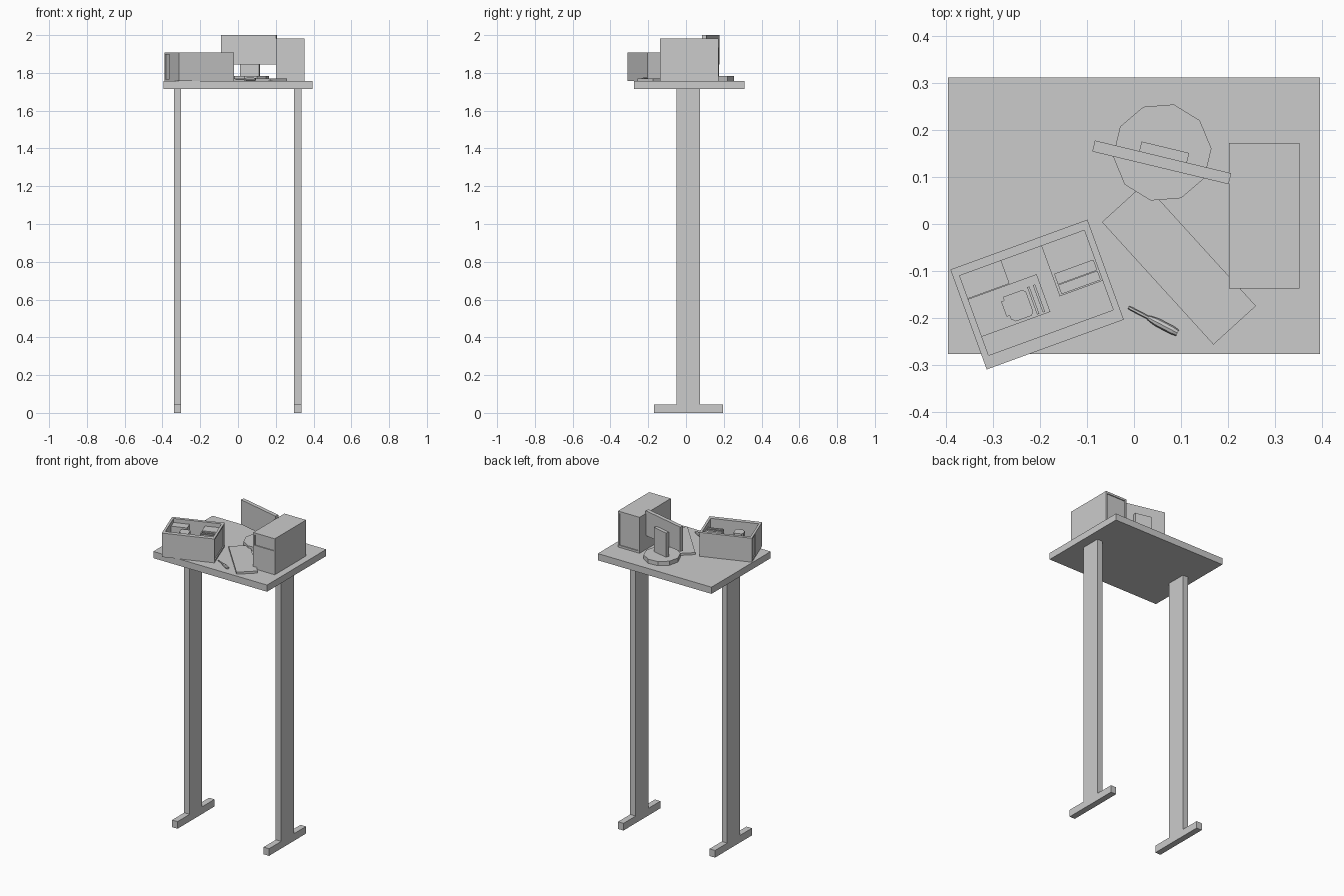
import bpy, bmesh, math
from mathutils import Matrix, Vector

if "Cube" in bpy.data.objects:
    bpy.data.objects.remove(bpy.data.objects["Cube"])

TOP = 1.757  # desk surface height


def frame(x, y, z, deg=0):
    return Matrix.Translation((x, y, z)) @ Matrix.Rotation(math.radians(deg), 4, 'Z')


def finish(name, bm):
    bmesh.ops.recalc_face_normals(bm, faces=bm.faces)
    me = bpy.data.meshes.new(name)
    bm.to_mesh(me)
    bm.free()
    ob = bpy.data.objects.new(name, me)
    bpy.context.collection.objects.link(ob)
    return ob


def box(name, lo, hi, fr=Matrix()):
    lo, hi = Vector(lo), Vector(hi)
    size = hi - lo
    bm = bmesh.new()
    bmesh.ops.create_cube(bm, size=1)
    bmesh.ops.transform(bm, verts=bm.verts, matrix=fr @ Matrix.Translation((lo + hi) / 2)
                        @ Matrix.Diagonal((*size, 1)))
    return finish(name, bm)


def prism(name, points, z0, z1, fr=Matrix()):
    bm = bmesh.new()
    face = bm.faces.new([bm.verts.new((x, y, z0)) for x, y in points])
    ext = bmesh.ops.extrude_face_region(bm, geom=[face])
    bmesh.ops.translate(bm, vec=(0, 0, z1 - z0),
                        verts=[g for g in ext['geom'] if isinstance(g, bmesh.types.BMVert)])
    bmesh.ops.transform(bm, verts=bm.verts, matrix=fr)
    return finish(name, bm)


def lathe(name, profile, sides, fr):
    # rings along local x: (x, radius)
    bm = bmesh.new()
    rings = [[bm.verts.new((x, r * math.cos(a), r * math.sin(a)))
              for a in (math.tau * i / sides for i in range(sides))] for x, r in profile]
    for a, b in zip(rings, rings[1:]):
        for i in range(sides):
            j = (i + 1) % sides
            bm.faces.new((a[i], a[j], b[j], b[i]))
    bm.faces.new(rings[0])
    bm.faces.new(rings[-1])
    bmesh.ops.transform(bm, verts=bm.verts, matrix=fr)
    return finish(name, bm)


def cut(ob, lo, hi, fr):
    cutter = box("cutter", lo, hi, fr)
    cutter.hide_render = True
    mod = ob.modifiers.new("cut", 'BOOLEAN')
    mod.operation, mod.solver, mod.object = 'DIFFERENCE', 'EXACT', cutter
    bpy.context.view_layer.objects.active = ob
    bpy.ops.object.modifier_apply(modifier=mod.name)
    bpy.data.objects.remove(cutter)


def computer_case(name, fr):
    # local axes: x front to back, y bottom to top, z side to side
    ob = box(name, (-.155, -.113, 0), (.155, .113, .15), fr)
    cut(ob, (-.2, .035, .01), (-.149, .1, .14), fr)    # front drive recess
    cut(ob, (.149, -.1, .01), (.2, .1, .14), fr)       # rear panel recess
    return ob


# Desk
box("desk_top", (-.395, -.276, 1.715), (.395, .311, TOP))
for side, x in (("left", -.32), ("right", .316)):
    box(side + "_leg", (x - .019, -.05, .045), (x + .019, .075, 1.715))
    box(side + "_foot", (x - .019, -.17, 0), (x + .019, .196, .045))

# Standing closed computer
stand = Matrix(((0, 0, 1, .202), (1, 0, 0, .0175), (0, 1, 0, TOP + .113), (0, 0, 0, 1)))
computer_case("closed_case", stand)

# Open computer lying on its side
lying = frame(-.206, -.15, TOP, 20)
case = computer_case("open_case", lying)
cut(case, (-.141, -.086, .012), (.141, .094, .2), lying)
box("drive_bay", (-.141, .042, .012), (-.047, .094, .125), lying)
box("main_board", (-.141, -.044, .012), (.014, .041, .06), lying)
prism("cooler", [(-.077, .012), (-.07, .012), (-.07, .02), (-.026, .02), (-.02, .014),
                 (-.02, -.031), (-.026, -.038), (-.062, -.038), (-.07, -.03),
                 (-.07, -.022), (-.077, -.022)], .06, .125, lying)
for i, u in enumerate((-.012, .001)):
    box(f"memory_stick_{i + 1}", (u - .0025, -.04, .06), (u + .0025, .022, .085), lying)
psu = box("power_supply", (.044, -.02, .012), (.141, .094, .125), lying)
for v0, v1 in ((-.016, .003), (.006, .028)):
    cut(psu, (.05, v0, .118), (.137, v1, .2), lying)

# Monitor on a ten-sided base
base = [(.06 + .105 * math.cos(a), .152 + .105 * math.sin(a))
        for a in (math.radians(4.5 + 36 * i) for i in range(10))]
prism("monitor_base", base, TOP, 1.783)
screen = frame(.059, .131, 0, -13.5)
box("monitor_screen", (-.149, -.012, 1.845), (.149, .012, 2), screen)
box("monitor_stand", (-.052, .012, 1.783), (.052, .033, 1.935), screen)

# Keyboard
box("keyboard", (-.176, -.061, 0), (.176, .061, .013), frame(.0955, -.085, TOP, -47.7))

# Screwdriver
tool = frame(-.012, -.177, TOP + .009, -27.6)
lathe("screwdriver_shaft", [(0, .003), (.006, .004), (.052, .004)], 6, tool)
lathe("screwdriver_handle", [(.048, .005), (.056, .007), (.07, .009), (.106, .009), (.118, .007)], 8, tool)
